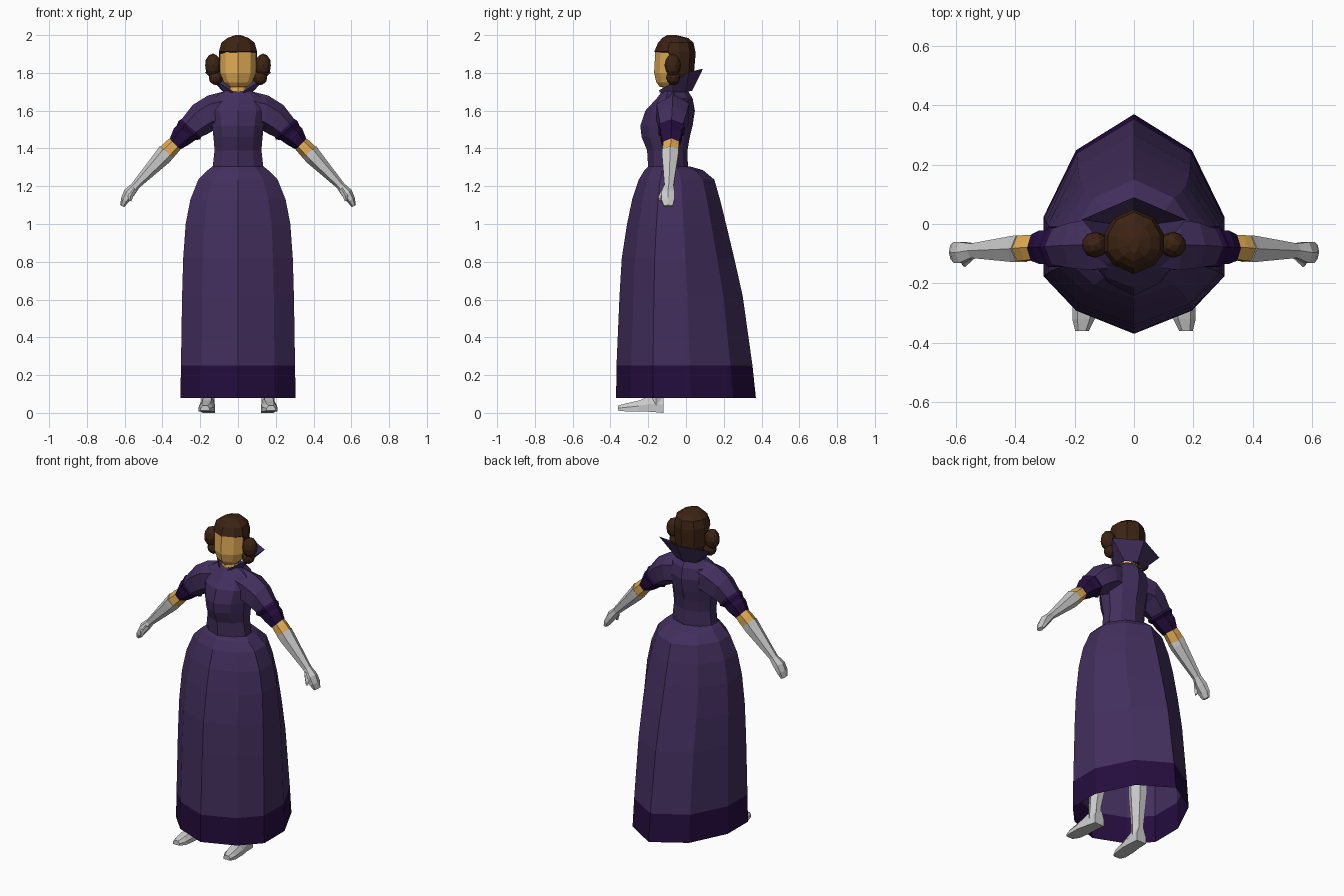
import bpy, bmesh
from math import cos, sin, pi
from mathutils import Vector, Matrix

if "Cube" in bpy.data.objects:
    bpy.data.objects.remove(bpy.data.objects["Cube"])


def material(name, rgb):
    m = bpy.data.materials.new(name)
    m.diffuse_color = (*rgb, 1)
    m.use_nodes = True
    m.node_tree.nodes["Principled BSDF"].inputs["Base Color"].default_value = m.diffuse_color
    return m


PURPLE = material("purple_cloth", (0.055, 0.028, 0.11))
TRIM = material("dark_trim", (0.018, 0.004, 0.048))
HAIR = material("brown_hair", (0.045, 0.017, 0.007))
SKIN = material("skin", (0.75, 0.41, 0.09))


def finish(bm, name, mat, mirror):
    bmesh.ops.recalc_face_normals(bm, faces=bm.faces)
    me = bpy.data.meshes.new(name)
    bm.to_mesh(me)
    bm.free()
    ob = bpy.data.objects.new(name, me)
    bpy.context.collection.objects.link(ob)
    if mat:
        me.materials.append(mat)
    if mirror:
        ob.modifiers.new("mirror", 'MIRROR').use_mirror_merge = True
    return ob


def loft(name, rings, mat=None, mirror=False, start=False, end=False, closed=True):
    """Skin a row of equal-length rings, with optional end caps."""
    bm = bmesh.new()
    rows = [[bm.verts.new(p) for p in r] for r in rings]
    n = len(rows[0])
    for a, b in zip(rows, rows[1:]):
        for i in range(n if closed else n - 1):
            j = (i + 1) % n
            bm.faces.new((a[i], a[j], b[j], b[i]))
    if start:
        bm.faces.new(rows[0])
    if end:
        bm.faces.new(rows[-1])
    return finish(bm, name, mat, mirror)


def body_ring(z, front, back, w, c=-0.08, k=0.64):
    """Ten-sided horizontal section with pointed front and back."""
    f, b = front - c, back - c
    half = [(0, f), (k * w, .73 * f), (w, .33 * f), (w, .23 * b), (k * w, .73 * b), (0, b)]
    pts = half + [(-x, y) for x, y in half[4:0:-1]]
    return [(x, c + y, z) for x, y in pts]


def limb_ring(top, bottom, yc, ry, n=6):
    """Slanted ring through a top and a bottom point in the xz plane."""
    t, b = Vector((top[0], yc, top[1])), Vector((bottom[0], yc, bottom[1]))
    mid, half = (t + b) / 2, (t - b) / 2
    return [mid + half * cos(2 * pi * i / n) + Vector((0, ry * 1.12 * sin(2 * pi * i / n), 0))
            for i in range(n)]


def body(name, levels, mat, c=-0.08, k=0.64, **kw):
    return loft(name, [body_ring(*l, c=c, k=k) for l in levels], mat, **kw)


def limb(name, levels, mat=None, **kw):
    return loft(name, [limb_ring(*l) for l in levels], mat, mirror=True, **kw)


# long skirt with fuller back, and its dark hem
hem_top = (0.25, -.368, .352, .302)
body("skirt_hem", [(0.08, -.37, .37, .305), hem_top], TRIM)
body("skirt", [hem_top, (0.62, -.352, .30, .296), (0.82, -.34, .255, .29),
               (1.0, -.312, .212, .277), (1.13, -.285, .18, .252),
               (1.235, -.25, .15, .21), (1.285, -.22, .09, .16),
               (1.305, -.20, .02, .135)], PURPLE)

# fitted bodice
body("bodice", [(1.295, -.20, .01, .135), (1.39, -.206, .008, .124),
                (1.46, -.235, .02, .13), (1.52, -.242, .035, .137),
                (1.60, -.215, .047, .15), (1.665, -.155, .035, .135),
                (1.705, -.125, .01, .07)], PURPLE, end=True)

# short sleeves, flared trim and tapering cuffs
limb("sleeve", [((.08, 1.70), (.09, 1.50), -.07, .08),
                ((.16, 1.68), (.13, 1.495), -.07, .088),
                ((.24, 1.63), (.165, 1.475), -.072, .078),
                ((.31, 1.54), (.21, 1.455), -.077, .06)], PURPLE)
limb("sleeve_trim", [((.30, 1.555), (.195, 1.46), -.077, .066),
                     ((.315, 1.545), (.20, 1.447), -.077, .07),
                     ((.325, 1.52), (.225, 1.445), -.078, .058)], TRIM)
limb("cuff", [((.325, 1.52), (.225, 1.445), -.078, .058),
              ((.34, 1.505), (.26, 1.42), -.078, .058),
              ((.362, 1.45), (.305, 1.395), -.08, .045)], TRIM, end=True)

# bare elbows
limb("elbow", [((.352, 1.46), (.30, 1.40), -.078, .042),
               ((.385, 1.435), (.325, 1.37), -.08, .044),
               ((.42, 1.40), (.347, 1.345), -.083, .044)], SKIN)

# long gloves with hands and thumbs
limb("glove", [((.415, 1.412), (.342, 1.35), -.083, .046),
               ((.43, 1.39), (.365, 1.325), -.084, .045),
               ((.562, 1.215), (.522, 1.192), -.09, .025),
               ((.602, 1.18), (.55, 1.15), -.096, .036),
               ((.618, 1.14), (.58, 1.115), -.096, .036),
               ((.624, 1.10), (.602, 1.09), -.094, .024)], start=True, end=True)
loft("glove_thumb", [limb_ring((.56, 1.20), (.535, 1.175), -.11, .014, 4),
                     limb_ring((.582, 1.155), (.555, 1.145), -.13, .013, 4),
                     limb_ring((.58, 1.125), (.565, 1.12), -.136, .007, 4)],
     mirror=True, start=True, end=True)


# legs and shoes
def leg_ring(z, x, y, r):
    return [(x + r * .85 * cos(i * pi / 3), y + r * sin(i * pi / 3), z) for i in range(6)]


loft("leg", [leg_ring(*l) for l in [(.04, .16, -.16, .042), (.12, .157, -.158, .04),
                                    (.3, .145, -.14, .058), (.42, .135, -.13, .06),
                                    (.55, .125, -.12, .055)]],
     mirror=True, start=True, end=True)


def shoe_ring(y, xc, w, z0, z1):
    return [(xc - w, y, z0), (xc + w, y, z0), (xc + w, y, z0 + .5 * (z1 - z0)),
            (xc + .55 * w, y, z1), (xc - .55 * w, y, z1), (xc - w, y, z0 + .5 * (z1 - z0))]


loft("shoe", [shoe_ring(*s) for s in [(-.36, .175, .023, .012, .038), (-.32, .17, .038, .008, .05),
                                      (-.25, .165, .042, .008, .065), (-.19, .16, .037, .006, .09),
                                      (-.12, .155, .033, 0, .09)]],
     mirror=True, start=True, end=True)

# neck
body("neck", [(1.67, -.135, -.02, .05), (1.72, -.125, -.02, .042), (1.78, -.115, -.02, .042)], SKIN)

# open standing collar
loft("collar", [[(.025, -.14, 1.695), (.078, -.075, 1.698), (.07, .0, 1.70), (0, .032, 1.705)],
                [(.035, -.142, 1.708), (.105, -.07, 1.75), (.175, .015, 1.805), (0, .09, 1.822)]],
     PURPLE, mirror=True, closed=False)

# face
body("face", [(1.725, -.138, -.05, .05), (1.75, -.157, -.05, .075), (1.80, -.169, -.04, .095),
              (1.925, -.162, -.04, .095)], SKIN, c=-.06, k=.7, start=True, end=True)

# hair cap with fringe
body("hair", [(1.755, -.07, .03, .08), (1.80, -.11, .042, .097), (1.89, -.115, .05, .10),
              (1.912, -.168, .05, .101), (1.96, -.148, .04, .088),
              (1.985, -.125, .01, .055), (2.0, -.10, -.05, .015)],
     HAIR, c=-.06, k=.68, start=True, end=True)

# side ringlets
for name, pos, size in [("upper_ringlet", (.132, -.07, 1.84), (.044, .044, .062)),
                        ("lower_ringlet", (.118, -.068, 1.775), (.038, .038, .04))]:
    bm = bmesh.new()
    bmesh.ops.create_icosphere(bm, subdivisions=2, radius=1,
                               matrix=Matrix.LocRotScale(Vector(pos), None, Vector(size)))
    finish(bm, name, HAIR, True)
